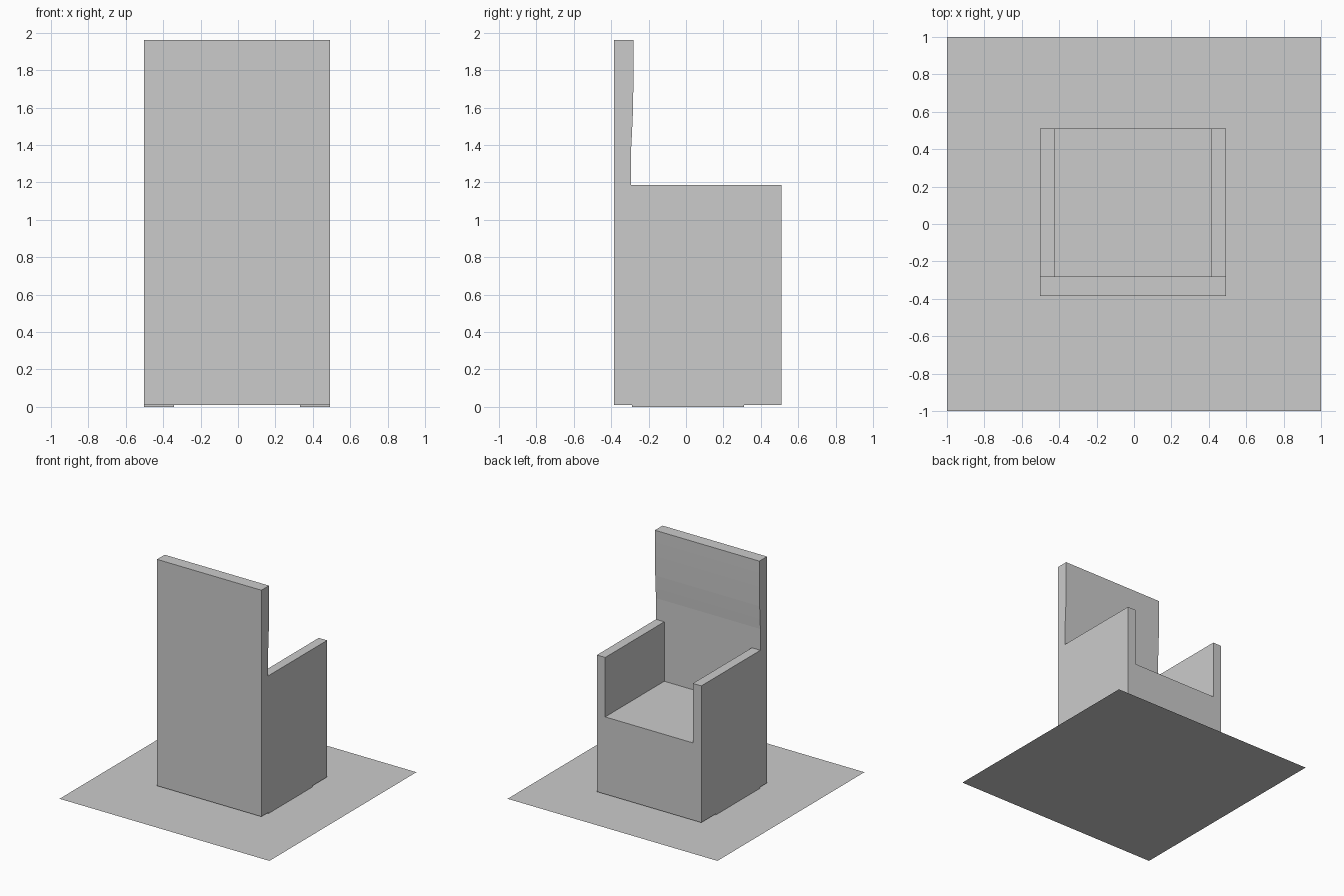
import bpy

if "Cube" in bpy.data.objects:
    bpy.data.objects.remove(bpy.data.objects["Cube"])


def extrude_profile(name, profile, x0, x1):
    """Extrude a closed (y, z) profile along x."""
    n = len(profile)
    verts = [(x, y, z) for x in (x0, x1) for y, z in profile]
    faces = [tuple(reversed(range(n))), tuple(range(n, 2 * n))]
    faces += [(i, (i + 1) % n, n + (i + 1) % n, n + i) for i in range(n)]
    mesh = bpy.data.meshes.new(name)
    mesh.from_pydata(verts, [], faces)
    obj = bpy.data.objects.new(name, mesh)
    bpy.context.collection.objects.link(obj)
    return obj


def rect(y0, y1, z0, z1):
    return [(y0, z0), (y1, z0), (y1, z1), (y0, z1)]


BACK, BACK_FACE, FRONT = -0.384, -0.294, 0.51
BASE, SEAT, ARM, TOP = 0.01, 0.675, 1.187, 1.96

# Floor sheet
bpy.ops.mesh.primitive_plane_add(size=2, location=(0, 0, 0))
bpy.context.object.name = "floor_sheet"

# Chair side silhouette, with the slightly curved inner face of the backrest
silhouette = [
    (BACK, BASE), (FRONT, BASE), (FRONT, ARM), (BACK_FACE, ARM),
    (BACK_FACE, 1.37), (-0.289, 1.46), (-0.284, 1.57),
    (-0.281, 1.74), (-0.280, 1.86), (-0.280, TOP), (BACK, TOP),
]
chair = extrude_profile("armchair_body", silhouette, -0.503, 0.492)

# Seat well cut out between the armrests
cutter = extrude_profile("seat_cutter", rect(BACK_FACE, 0.7, SEAT, 1.3), -0.422, 0.413)
cutter.hide_render = True
cutter.hide_viewport = True
cut = chair.modifiers.new("seat_well", "BOOLEAN")
cut.operation = "DIFFERENCE"
cut.solver = "EXACT"
cut.object = cutter

# Thin runners under the chair
for side, x0 in (("left", -0.503), ("right", 0.332)):
    extrude_profile(f"{side}_runner", rect(-0.29, 0.31, 0, BASE), x0, x0 + 0.16)
